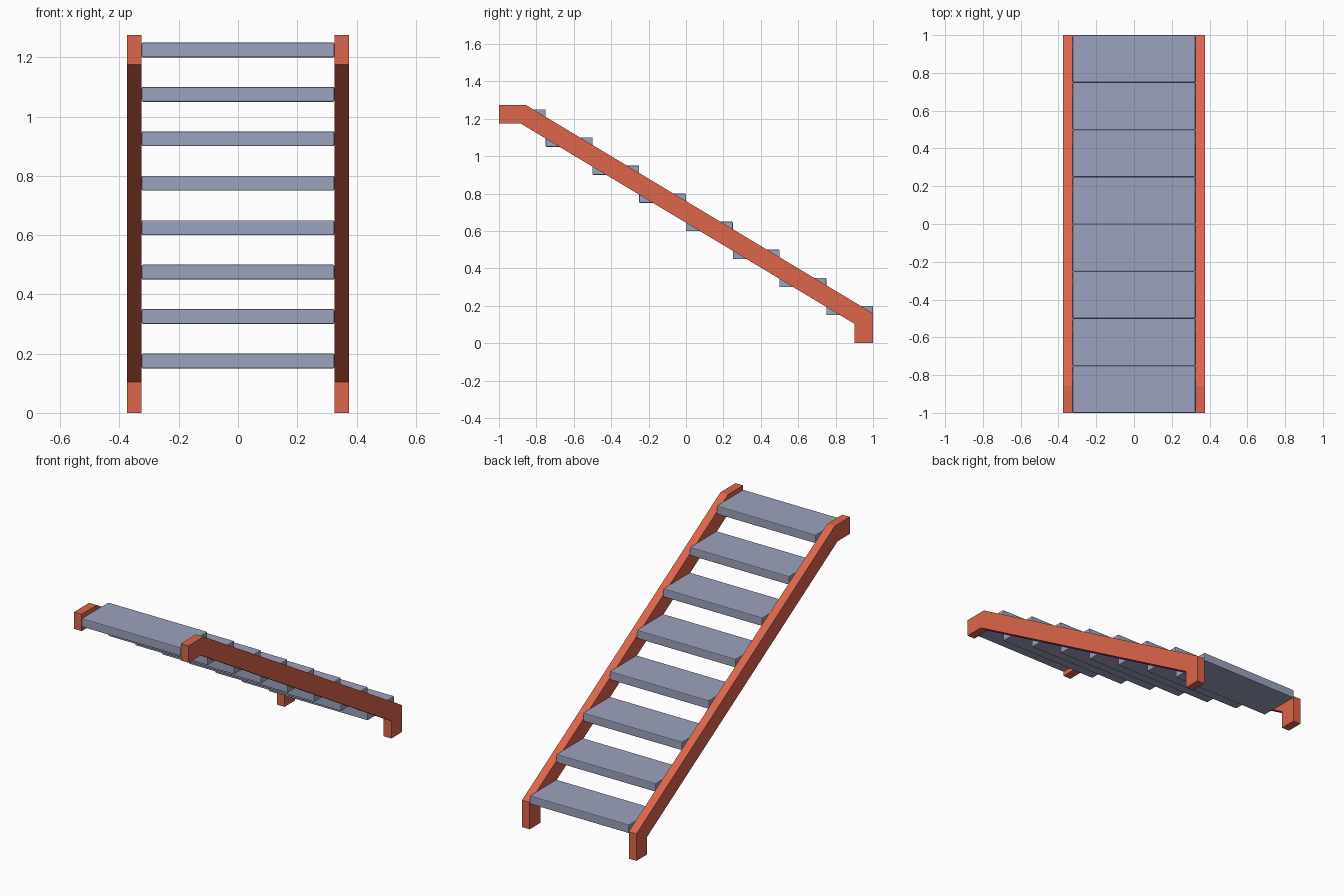
import bpy, bmesh

if "Cube" in bpy.data.objects:
    bpy.data.objects.remove(bpy.data.objects["Cube"])


def material(name, rgb):
    m = bpy.data.materials.new(name)
    m.diffuse_color = (*rgb, 1)
    m.use_nodes = True
    m.node_tree.nodes["Principled BSDF"].inputs["Base Color"].default_value = m.diffuse_color
    return m


RED = material("red paint", (0.72, 0.13, 0.07))
GREY = material("blue grey", (0.33, 0.36, 0.51))


def prism(name, profile, x0, x1, mat, bevel=0):
    """Extrude a (y, z) profile along x."""
    bm = bmesh.new()
    face = bm.faces.new([bm.verts.new((x0, y, z)) for y, z in profile])
    ext = bmesh.ops.extrude_face_region(bm, geom=[face])
    verts = [v for v in ext["geom"] if isinstance(v, bmesh.types.BMVert)]
    bmesh.ops.translate(bm, verts=verts, vec=(x1 - x0, 0, 0))
    bmesh.ops.recalc_face_normals(bm, faces=bm.faces[:])
    if bevel:
        bmesh.ops.bevel(bm, geom=bm.edges[:], offset=bevel, segments=2,
                        profile=0.5, affect='EDGES')
    me = bpy.data.meshes.new(name)
    bm.to_mesh(me)
    bm.free()
    me.materials.append(mat)
    ob = bpy.data.objects.new(name, me)
    bpy.context.collection.objects.link(ob)
    return ob


# Side stringers: level top end, sloping run, vertical foot
stringer = [(-1, 1.175), (-0.885, 1.175), (0.9, 0.104), (0.9, 0), (1, 0),
            (1, 0.16), (-0.858, 1.275), (-1, 1.275)]
prism("left_stringer", stringer, -0.375, -0.325, RED)
prism("right_stringer", stringer, 0.325, 0.375, RED)

# Treads, from the bottom step up
for i in range(8):
    y1, z1 = 1 - 0.25 * i, 0.2 + 0.15 * i
    y0, z0 = y1 - 0.25, z1 - 0.05
    prism(f"tread_{i + 1}", [(y0, z0), (y1, z0), (y1, z1), (y0, z1)],
          -0.325, 0.325, GREY, bevel=0.004)
